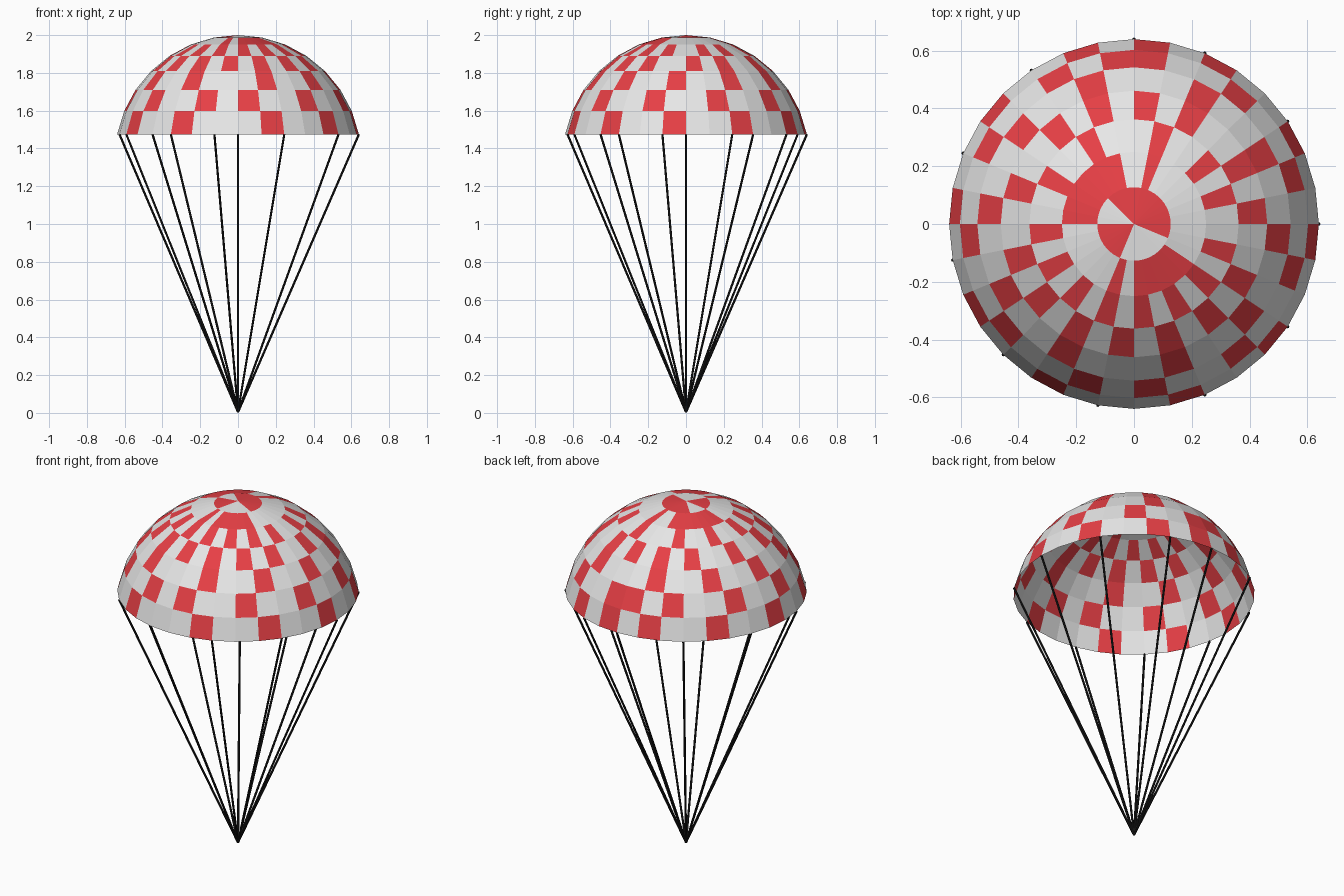
import bpy, bmesh, math
from mathutils import Vector

cube = bpy.data.objects.get("Cube")
if cube:
    bpy.data.objects.remove(cube, do_unlink=True)


def material(name, rgb, roughness=0.8):
    m = bpy.data.materials.new(name)
    m.use_nodes = True
    m.diffuse_color = (*rgb, 1)
    bsdf = m.node_tree.nodes["Principled BSDF"]
    bsdf.inputs["Base Color"].default_value = (*rgb, 1)
    bsdf.inputs["Roughness"].default_value = roughness
    return m


white = material("canopy white", (0.8, 0.8, 0.8))
red = material("canopy red", (0.8, 0.05, 0.06))
black = material("cord black", (0.012, 0.012, 0.012))

SEGMENTS, RINGS = 32, 7
STEP = math.tau / SEGMENTS
RADIUS, TOP = 0.6525, 2.0

# Red panels per ring, crown to rim, counter-clockwise from +x
PATTERN = [
    "RRRRRRRRRRRR....RRRRRR........RR",
    "......R..RRRRRRR......R.RRRRR...",
    ".R.R..R...R..R..R.R.R.R.R.R.R.R.",
    "R.R..R.R.R.R..R..R.R.R.R.R.R.R..",
    "..R..R...R..R..R..R..R...R..R..R",
    ".R..R..RR.R..R..R..R..R.R..R..R.",
    "..R..R.R.R..R..R..R..R...R..R..R",
]


def dome_point(ring, seg):
    r = RADIUS * math.sin(ring * STEP)
    z = TOP - RADIUS * (1 - math.cos(ring * STEP))
    return Vector((r * math.cos(seg * STEP), r * math.sin(seg * STEP), z))


def make_object(name, bm, mats):
    mesh = bpy.data.meshes.new(name)
    bm.to_mesh(mesh)
    bm.free()
    for m in mats:
        mesh.materials.append(m)
    obj = bpy.data.objects.new(name, mesh)
    bpy.context.collection.objects.link(obj)
    return obj


# Canopy: open faceted dome with checkered panels
bm = bmesh.new()
crown = bm.verts.new((0, 0, TOP))
loops = [[bm.verts.new(dome_point(k, s)) for s in range(SEGMENTS)]
         for k in range(1, RINGS + 1)]
for k, row in enumerate(PATTERN):
    for s, mark in enumerate(row):
        n = (s + 1) % SEGMENTS
        if k == 0:
            face = bm.faces.new((crown, loops[0][s], loops[0][n]))
        else:
            face = bm.faces.new((loops[k - 1][s], loops[k][s],
                                 loops[k][n], loops[k - 1][n]))
        face.material_index = int(mark == "R")
make_object("canopy", bm, [white, red])

# Cords: thin rods from the rim down to the shared knot
knot = Vector((0, 0, 0.004))
for number, seg in enumerate((0, 3, 6, 8, 11, 14, 17, 20, 23, 26, 29)):
    rim = dome_point(RINGS, seg)
    axis = rim - knot
    bm = bmesh.new()
    bmesh.ops.create_cone(bm, cap_ends=True, segments=8, radius1=0.006,
                          radius2=0.006, depth=axis.length)
    cord = make_object(f"cord_{number + 1}", bm, [black])
    cord.location = (rim + knot) / 2
    cord.rotation_mode = "QUATERNION"
    cord.rotation_quaternion = axis.to_track_quat("Z", "Y")
